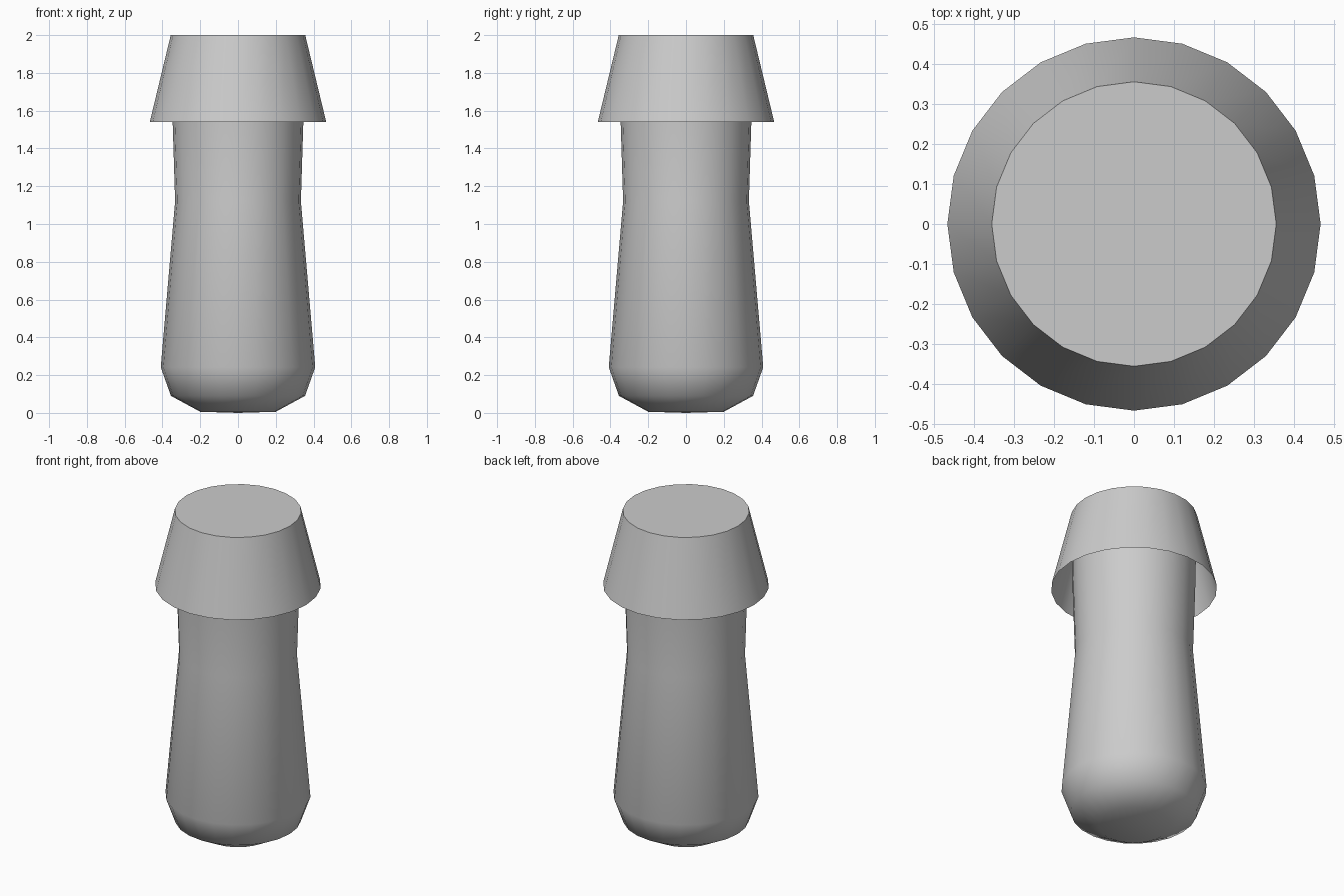
import bpy, bmesh
from math import cos, sin, tau, radians

if "Cube" in bpy.data.objects:
    bpy.data.objects.remove(bpy.data.objects["Cube"])

SIDES = 24


def lathe(name, profile, angle):
    """Spin (radius, height) points round z; radius 0 makes a pole."""
    bm = bmesh.new()
    rings = []
    for r, z in profile:
        n = SIDES if r > 0 else 1
        rings.append([bm.verts.new((r * cos(tau * i / SIDES), r * sin(tau * i / SIDES), z))
                      for i in range(n)])
    for a, b in zip(rings, rings[1:]):
        for i in range(SIDES):
            j = (i + 1) % SIDES
            if len(a) == 1:
                bm.faces.new((a[0], b[j], b[i]))
            else:
                bm.faces.new((a[i], a[j], b[j], b[i]))
    # a profile ending away from its pole stays open
    mesh = bpy.data.meshes.new(name)
    bm.to_mesh(mesh)
    bm.free()
    obj = bpy.data.objects.new(name, mesh)
    bpy.context.collection.objects.link(obj)
    bpy.ops.object.select_all(action='DESELECT')
    obj.select_set(True)
    bpy.context.view_layer.objects.active = obj
    bpy.ops.object.shade_smooth_by_angle(angle=radians(angle))
    return obj


# Waisted body with a rounded base, running up inside the cap
lathe("body", [(0, 0), (0.2, 0.006), (0.355, 0.09), (0.409, 0.242),
               (0.333, 1.12), (0.346, 1.54), (0.354, 1.99)], 60)

# Flared cap: thin skirt open underneath, closed flat on top
cap = lathe("cap", [(0.467, 1.54), (0.356, 2.0)], 40)
bm = bmesh.new()
bm.from_mesh(cap.data)
bm.faces.new([v for v in bm.verts if v.co.z > 1.9])
bm.to_mesh(cap.data)
bm.free()
